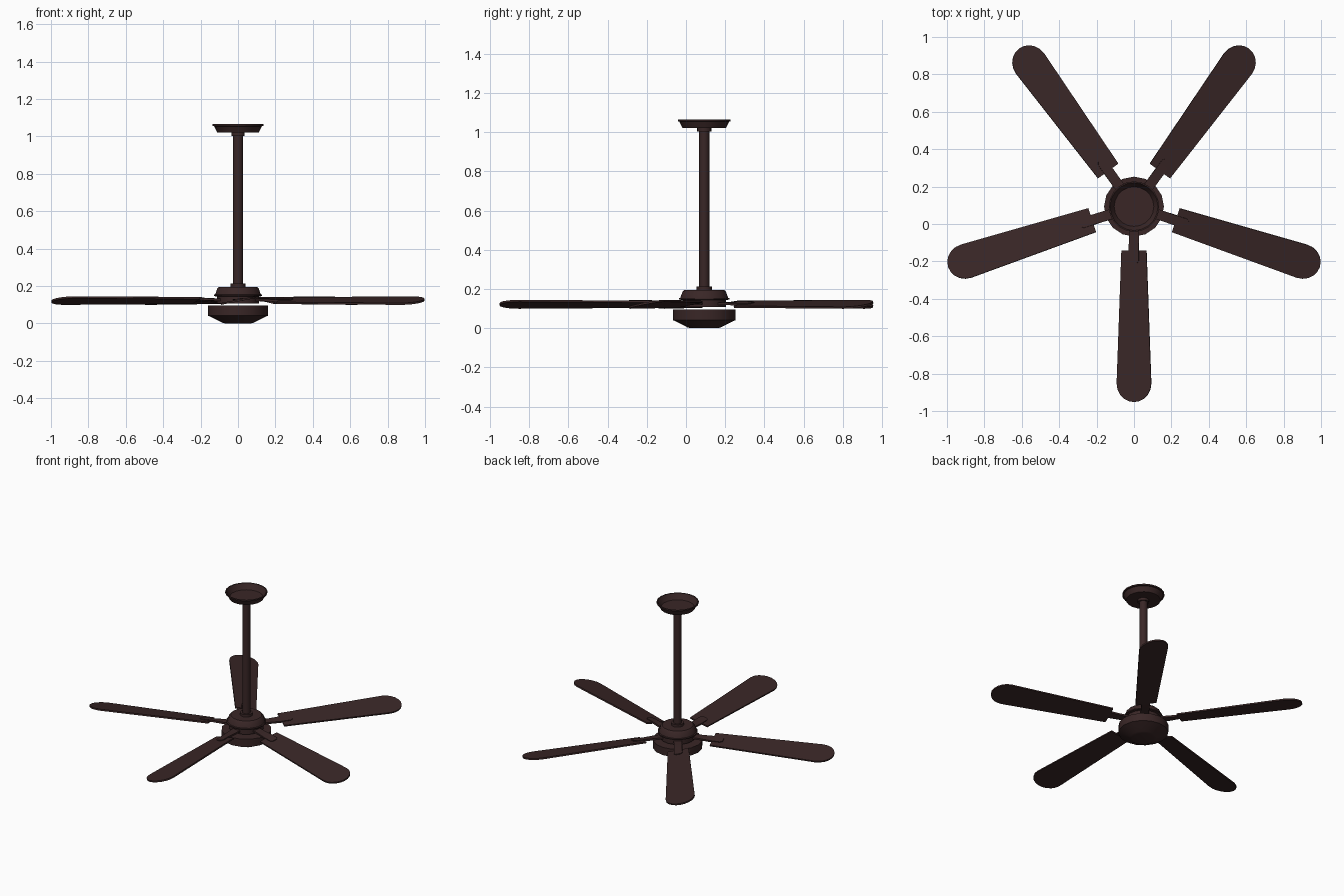
import bpy, bmesh, math
from mathutils import Matrix, Vector

if "Cube" in bpy.data.objects:
    bpy.data.objects.remove(bpy.data.objects["Cube"])

HUB_Y = 0.093
PITCH = math.radians(11)

bronze = bpy.data.materials.new("dark_bronze")
bronze.diffuse_color = (0.041, 0.0195, 0.0195, 1)
bronze.use_nodes = True
bronze.node_tree.nodes["Principled BSDF"].inputs["Base Color"].default_value = bronze.diffuse_color


def finish(bm, name, angle=30):
    bmesh.ops.recalc_face_normals(bm, faces=bm.faces)
    me = bpy.data.meshes.new(name)
    bm.to_mesh(me)
    bm.free()
    me.materials.append(bronze)
    ob = bpy.data.objects.new(name, me)
    bpy.context.collection.objects.link(ob)
    bpy.ops.object.select_all(action='DESELECT')
    ob.select_set(True)
    bpy.context.view_layer.objects.active = ob
    bpy.ops.object.shade_smooth_by_angle(angle=math.radians(angle))
    return ob


def lathe(name, profile, sides):
    """Spin a (radius, z) profile about the hub axis; radius 0 closes it."""
    bm = bmesh.new()
    vs = [bm.verts.new((r, 0, z)) for r, z in profile]
    es = [bm.edges.new(p) for p in zip(vs, vs[1:])]
    bmesh.ops.spin(bm, geom=vs + es, cent=(0, 0, 0), axis=(0, 0, 1),
                   angle=2 * math.pi, steps=sides, use_duplicate=False)
    bmesh.ops.remove_doubles(bm, verts=bm.verts, dist=1e-4)
    bmesh.ops.translate(bm, verts=bm.verts, vec=(0, HUB_Y, 0))
    return finish(bm, name)


# Ceiling canopy: open dish with a thin lip
lathe("ceiling_canopy", [(0, 1.027), (0.106, 1.027), (0.124, 1.056), (0.128, 1.065),
                         (0.135, 1.065), (0.135, 1.056), (0.127, 1.054),
                         (0.11, 1.02), (0, 1.02)], 20)
# Down rod and its two collars
lathe("top_collar", [(0, 1.022), (0.036, 1.022), (0.036, 1.003), (0, 1.003)], 16)
lathe("down_rod", [(0, 1.01), (0.026, 1.01), (0.026, 0.19), (0, 0.19)], 16)
lathe("bottom_collar", [(0, 0.213), (0.04, 0.213), (0.04, 0.19), (0, 0.19)], 16)
# Motor housing above the blades
lathe("motor_housing", [(0, 0.196), (0.1, 0.196), (0.111, 0.186), (0.122, 0.155),
                        (0.129, 0.153), (0.129, 0.146), (0.112, 0.144),
                        (0.112, 0.107), (0, 0.107)], 16)
# Lower bowl
lathe("lower_bowl", [(0, 0.095), (0.16, 0.095), (0.16, 0.041), (0.148, 0.036),
                     (0.085, 0.004), (0.07, 0), (0, 0)], 16)


def place(bm, angle, z):
    bm.transform(Matrix.Translation((0, HUB_Y, z)) @ Matrix.Rotation(angle, 4, 'Z'))


def blade(angle, i):
    bm = bmesh.new()
    tip = [(0.945 + 0.1 * math.sin(t), 0.094 * math.cos(t))
           for t in (math.pi * k / 10 for k in range(11))]
    outline = [(0.235, -0.068), (0.235, 0.068)] + tip
    f = bm.faces.new([bm.verts.new((x, y, -0.005)) for x, y in outline])
    ext = bmesh.ops.extrude_face_region(bm, geom=[f])
    bmesh.ops.translate(bm, vec=(0, 0, 0.01),
                        verts=[g for g in ext["geom"] if isinstance(g, bmesh.types.BMVert)])
    bm.transform(Matrix.Rotation(PITCH, 4, 'X'))
    place(bm, angle, 0.122)
    finish(bm, f"blade_{i}")


def blade_arm(angle, i):
    # Flat bar that twists from level at the hub to the blade's pitch
    bm = bmesh.new()
    rings = []
    for x, w, dz, tw in [(0.09, 0.027, 0.004, 0), (0.16, 0.027, 0.004, 0.3),
                         (0.225, 0.027, 0.004, 1), (0.29, 0.027, 0.004, 1),
                         (0.305, 0.016, 0.004, 1)]:
        rot = Matrix.Rotation(PITCH * tw, 4, 'X')
        rings.append([bm.verts.new(rot @ Vector((x, sy * w, dz + sz)))
                      for sy, sz in ((-1, -0.006), (1, -0.006), (1, 0.006), (-1, 0.006))])
    for a, b in zip(rings, rings[1:]):
        for k in range(4):
            bm.faces.new((a[k], a[(k + 1) % 4], b[(k + 1) % 4], b[k]))
    bm.faces.new(rings[0])
    bm.faces.new(rings[-1])
    place(bm, angle, 0.122)
    finish(bm, f"blade_arm_{i}")


# Five blades, one pointing to the front
for n in range(5):
    a = math.radians(-90 + 72 * n)
    blade(a, n + 1)
    blade_arm(a, n + 1)
